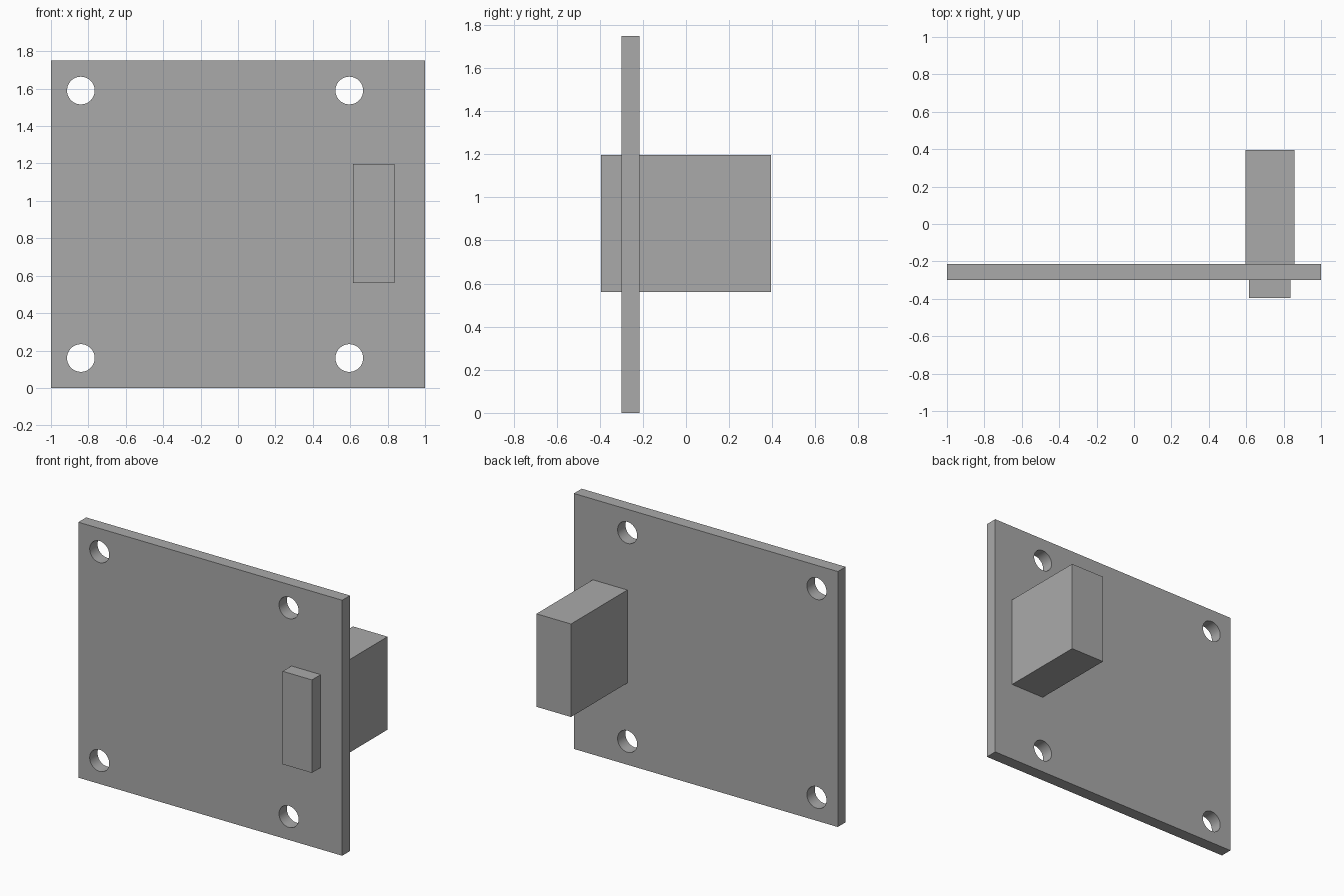
import bpy
import math

cube = bpy.data.objects.get("Cube")
if cube:
    bpy.data.objects.remove(cube, do_unlink=True)

# Single grey finish
grey = bpy.data.materials.new("plain_grey")
grey.use_nodes = True
colour = (0.4, 0.4, 0.4, 1)
grey.diffuse_color = colour
grey.node_tree.nodes["Principled BSDF"].inputs["Base Color"].default_value = colour


def box(name, x, y, z):
    """Box spanning the given (low, high) ranges."""
    spans = (x, y, z)
    bpy.ops.mesh.primitive_cube_add(size=1, location=[sum(s) / 2 for s in spans])
    ob = bpy.context.object
    ob.name = name
    ob.scale = [s[1] - s[0] for s in spans]
    bpy.ops.object.transform_apply(location=False, rotation=False, scale=True)
    ob.data.materials.append(grey)
    return ob


BACK, FRONT = -0.215, -0.3
HEIGHT = 1.75
HOLE_INSET = 0.16

# Mounting plate
plate = box("mounting_plate", (-1, 1), (FRONT, BACK), (0, HEIGHT))

# Four screw holes through the plate
for x in (-0.84, 0.595):
    for z in (HOLE_INSET, HEIGHT - HOLE_INSET):
        bpy.ops.mesh.primitive_cylinder_add(
            vertices=64, radius=0.074, depth=0.4,
            location=(x, (FRONT + BACK) / 2, z), rotation=(math.pi / 2, 0, 0))
        cutter = bpy.context.object
        cutter.name = "hole_cutter"
        cutter.hide_render = True
        cutter.data.materials.append(grey)
        cut = plate.modifiers.new("screw_hole", "BOOLEAN")
        cut.object = cutter
        cut.solver = "EXACT"
        bpy.context.view_layer.objects.active = plate
        bpy.ops.object.modifier_apply(modifier=cut.name)
        bpy.data.objects.remove(cutter, do_unlink=True)

# Smooth hole walls with crisp rims
bpy.ops.object.select_all(action="DESELECT")
plate.select_set(True)
bpy.context.view_layer.objects.active = plate
bpy.ops.object.shade_smooth_by_angle(angle=math.radians(30))

# Housing behind the plate and the narrower connector in front
block_z = (0.56, 1.197)
box("rear_housing", (0.595, 0.857), (BACK, 0.395), block_z)
box("front_connector", (0.615, 0.837), (-0.395, FRONT), block_z)
